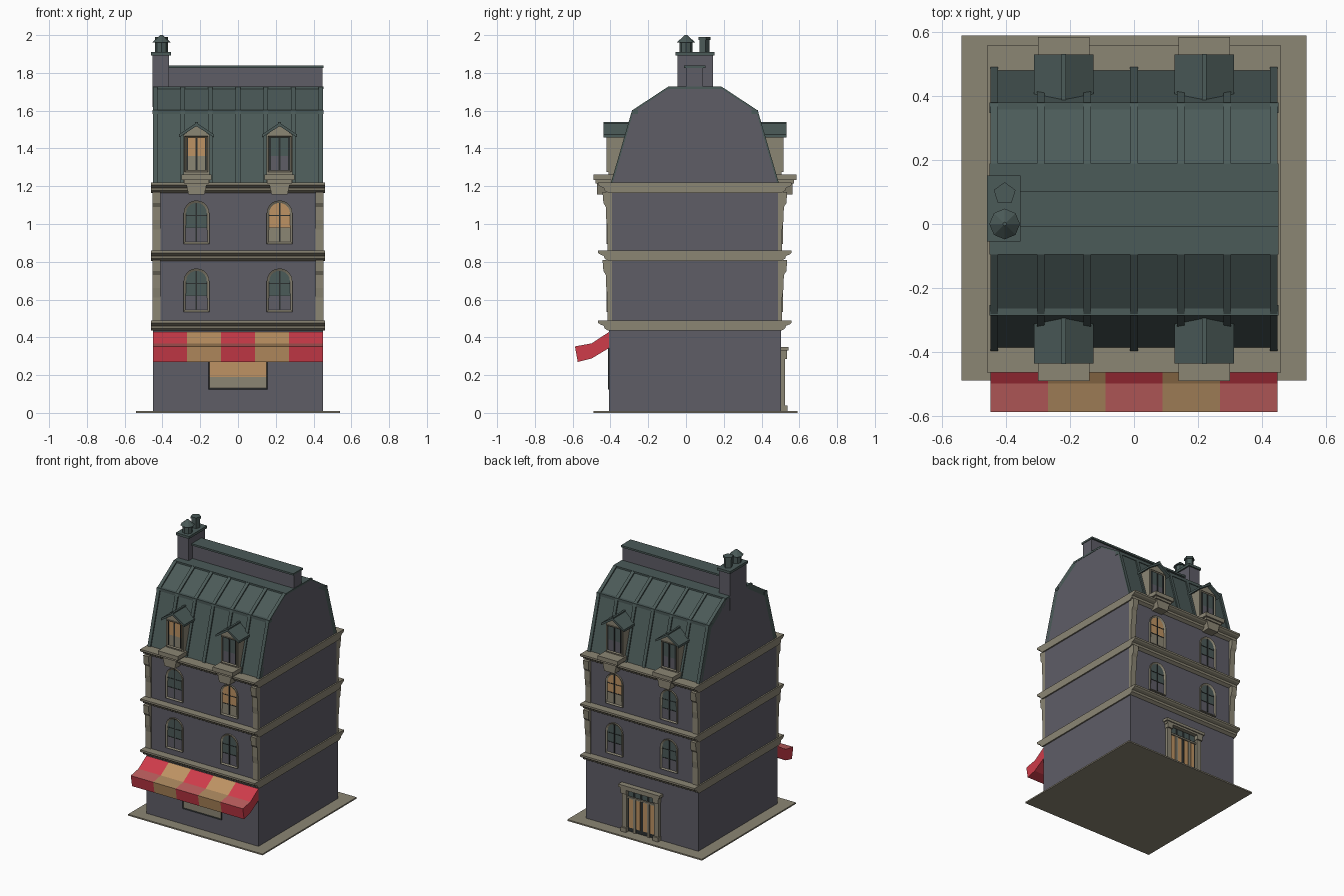
import bpy, bmesh, math
from mathutils import Vector

old = bpy.data.objects.get("Cube")
if old:
    bpy.data.objects.remove(old, do_unlink=True)

YC = 0.047      # middle of the building in depth
WALL = 0.455    # wall distance from the middle


def material(name, *rgb):
    m = bpy.data.materials.new(name)
    m.use_nodes = True
    m.diffuse_color = (*rgb, 1)
    m.node_tree.nodes["Principled BSDF"].inputs["Base Color"].default_value = (*rgb, 1)
    return m


wall = material("slate_wall", 0.112, 0.110, 0.134)
stone = material("stone", 0.26, 0.237, 0.175)
roof = material("green_roof", 0.070, 0.103, 0.098)
red = material("awning_red", 0.62, 0.045, 0.068)
pale_red = material("faded_red", 0.50, 0.11, 0.11)
amber = material("amber", 0.51, 0.29, 0.125)
pale_tan = material("faded_tan", 0.40, 0.24, 0.11)
dark = material("dark_frame", 0.025, 0.03, 0.03)


def finish(name, bm, mats):
    me = bpy.data.meshes.new(name)
    bm.to_mesh(me)
    bm.free()
    for m in mats:
        me.materials.append(m)
    ob = bpy.data.objects.new(name, me)
    bpy.context.collection.objects.link(ob)
    return ob


def extrude(a, b):
    """Close a solid between two matching outlines."""
    bm = bmesh.new()
    va, vb = [[bm.verts.new(p) for p in pts] for pts in (a, b)]
    bm.faces.new(va)
    bm.faces.new(vb)
    for i in range(len(va)):
        j = (i + 1) % len(va)
        bm.faces.new((va[i], va[j], vb[j], vb[i]))
    bmesh.ops.recalc_face_normals(bm, faces=bm.faces)
    return bm


def along_x(pts, x0, x1):
    """Extrude a (y, z) outline sideways."""
    return extrude([(x0, y, z) for y, z in pts], [(x1, y, z) for y, z in pts])


def outward(pts, s, d0, d1):
    """Extrude an (x, z) outline away from the middle on side s."""
    return extrude([(x, YC + s * d0, z) for x, z in pts],
                   [(x, YC + s * d1, z) for x, z in pts])


def rect(x0, x1, z0, z1):
    return [(x0, z0), (x1, z0), (x1, z1), (x0, z1)]


def box(name, x0, x1, y0, y1, z0, z1, mat):
    return finish(name, along_x([(y0, z0), (y1, z0), (y1, z1), (y0, z1)], x0, x1), [mat])


def block(name, s, x0, x1, d0, d1, z0, z1, mat):
    return finish(name, outward(rect(x0, x1, z0, z1), s, d0, d1), [mat])


def mirrored(half):
    """Full depth outline from one half given as (distance, z)."""
    return [(YC + d, z) for d, z in half] + [(YC - d, z) for d, z in reversed(half)]


def arch(x, hw, z0, z1, n=10):
    arc = [math.pi * i / n for i in range(n + 1)]
    return [(x - hw, z0), (x + hw, z0)] + [
        (x + hw * math.cos(a), z1 - hw + hw * math.sin(a)) for a in arc]


def window(name, pts, s, d0, d1, border, split, mats, depth=0.008):
    """Framed pane, sunk into its frame and coloured in two bands."""
    bm = outward(pts, s, d0, d1)
    pane = max(bm.faces, key=lambda f: f.normal.y * s)
    bmesh.ops.inset_individual(bm, faces=[pane], thickness=border, depth=-depth)
    pane.material_index = 1
    geom = [pane] + list(pane.edges) + list(pane.verts)
    bmesh.ops.bisect_plane(bm, geom=geom, plane_co=(0, 0, split), plane_no=(0, 0, 1))
    for f in bm.faces:
        if f.material_index == 1 and f.calc_center_median().z < split:
            f.material_index = 2
    return finish(name, bm, mats)


def cone(name, x, y, z0, z1, r0, r1, sides, mat):
    bm = bmesh.new()
    bmesh.ops.create_cone(bm, cap_ends=True, segments=sides, radius1=r0, radius2=r1, depth=z1 - z0)
    bmesh.ops.translate(bm, verts=bm.verts, vec=Vector((x, y, (z0 + z1) / 2)))
    return finish(name, bm, [mat])


# Ground and wall block
box("ground_slab", -0.54, 0.54, -0.49, 0.59, 0, 0.01, stone)
box("walls", -0.45, 0.45, YC - WALL, YC + WALL, 0.01, 1.2, wall)

# Mansard roof: slopes in roof colour, gable ends in wall colour
slope = [(0.44, 1.2), (0.325, 1.595), (0.135, 1.72)]
bm = along_x(mirrored(slope), -0.45, 0.45)
for f in bm.faces:
    f.material_index = 1 if abs(f.normal.x) > 0.9 else 0
finish("mansard_roof", bm, [roof, wall])
box("roof_deck", -0.452, 0.452, YC - 0.142, YC + 0.142, 1.714, 1.727, roof)

# Roof seams and break moulding
for s in (-1, 1):
    block("roof_break_moulding", s, -0.452, 0.452, 0.3, 0.334, 1.583, 1.604, roof)
    rib = slope + [(d - 0.02, z - 0.02) for d, z in reversed(slope)]
    rib = [(YC + s * (d + 0.008 * (i < 3)), z + 0.006 * (i < 3)) for i, (d, z) in enumerate(rib)]
    for i in range(-3, 4):
        c = i * 0.146
        finish("roof_seam", along_x(rib, c - 0.012, c + 0.012), [roof])

# Ridge wall and chimney
box("ridge_wall", -0.37, 0.448, 0.0, 0.09, 1.72, 1.828, wall)
box("ridge_wall_cap", -0.37, 0.452, -0.01, 0.102, 1.825, 1.838, roof)
box("chimney", -0.453, -0.365, -0.045, 0.142, 1.62, 1.895, wall)
box("chimney_cap", -0.46, -0.355, -0.055, 0.152, 1.892, 1.91, roof)
cone("chimney_pot_round", -0.405, 0.0, 1.91, 1.967, 0.034, 0.034, 8, roof)
cone("chimney_pot_hood", -0.405, 0.0, 1.962, 2.0, 0.048, 0.006, 8, roof)
cone("chimney_pot_open", -0.405, 0.095, 1.91, 1.975, 0.03, 0.03, 5, roof)
cone("chimney_pot_rim", -0.405, 0.095, 1.975, 1.99, 0.036, 0.036, 5, roof)

# Cornice bands around the building
for z in (0.435, 0.805, 1.165):
    profile = [(0.458, z), (0.478, z + 0.012), (0.482, z + 0.026),
               (0.502, z + 0.034), (0.512, z + 0.042), (0.512, z + 0.055)]
    finish("cornice_band", along_x(mirrored(profile), -0.46, 0.46), [stone])

for s, side in ((-1, "front"), (1, "back")):
    # Corner pilasters with scroll brackets
    for z0, z1 in ((0.485, 0.81), (0.855, 1.17)):
        p = [(0.44, z0), (0.462, z0), (0.462, z1 - 0.2), (0.469, z1 - 0.15), (0.471, z1 - 0.08),
             (0.484, z1 - 0.06), (0.489, z1), (0.44, z1)]
        p = [(YC + s * d, z) for d, z in p]
        for x in (-0.431, 0.431):
            finish(side + "_pilaster", along_x(p, x - 0.021, x + 0.021), [stone])

    for x in (-0.22, 0.22):
        # Arched windows on both floors
        for z in (0.535, 0.895):
            lit = z > 0.8 and x > 0
            mats = [stone, amber, stone] if lit else [stone, roof, wall]
            window(side + "_arched_window", arch(x, 0.068, z, z + 0.23), s, 0.44, 0.467,
                   0.013, z + 0.085, mats)
            block("window_mullion", s, x - 0.004, x + 0.004, 0.45, 0.463, z + 0.013, z + 0.217, dark)
            for h in (0.085, 0.15):
                block("window_bar", s, x - 0.055, x + 0.055, 0.45, 0.462, z + h - 0.002, z + h + 0.002, dark)

        # Dormer body, window and sill
        gable = [(x - 0.068, 1.2), (x + 0.068, 1.2), (x + 0.068, 1.472), (x, 1.525), (x - 0.068, 1.472)]
        finish("dormer_body", outward(gable, s, 0.3, 0.458), [stone])
        lit = s < 0 and x < 0
        window("dormer_window", rect(x - 0.062, x + 0.062, 1.275, 1.465), s, 0.45, 0.468,
               0.01, 1.36, [stone, amber, stone] if lit else [stone, roof, wall])
        block("dormer_mullion", s, x - 0.005, x + 0.005, 0.455, 0.465, 1.285, 1.455, dark)
        for e in (-1, 1):
            block("dormer_sash", s, x + e * 0.049 - 0.003, x + e * 0.049 + 0.003,
                  0.455, 0.464, 1.285, 1.455, dark)
        block("dormer_sill", s, x - 0.08, x + 0.08, 0.4, 0.538, 1.232, 1.262, stone)
        block("dormer_apron", s, x - 0.066, x + 0.066, 0.4, 0.526, 1.215, 1.234, stone)
        bracket = [(x - 0.042, 1.155), (x + 0.042, 1.155), (x + 0.056, 1.22), (x - 0.056, 1.22)]
        finish("dormer_bracket", outward(bracket, s, 0.44, 0.518), [stone])

        # Dormer roof
        hood = [(x - 0.093, 1.458), (x, 1.518), (x + 0.093, 1.458),
                (x + 0.093, 1.474), (x, 1.536), (x - 0.093, 1.474)]
        finish("dormer_roof", outward(hood, s, 0.3, 0.484), [roof])
        block("dormer_ridge", s, x - 0.007, x + 0.007, 0.3, 0.485, 1.525, 1.54, roof)

# Shop window
window("shop_window", rect(-0.157, 0.157, 0.125, 0.4), -1, 0.44, 0.461, 0.008, 0.19,
       [dark, amber, stone], 0.004)

# Striped awning
awning = [(-0.405, 0.43), (-0.5, 0.368), (-0.588, 0.352), (-0.573, 0.27), (-0.5, 0.288), (-0.405, 0.345)]
for i in range(5):
    x = -0.45 + i * 0.18
    bm = along_x(awning, x, x + 0.18)
    for f in bm.faces:
        f.material_index = 1 if f.normal.z > 0.9 else 0
    finish("awning_stripe", bm, [amber, pale_tan] if i % 2 else [red, pale_red])

# Back door with columns, transom and lintel
block("door_backing", 1, -0.13, 0.13, 0.44, 0.459, 0.01, 0.32, dark)
for i in range(4):
    c = -0.084 + i * 0.056
    block("door_panel", 1, c - 0.015, c + 0.015, 0.45, 0.464, 0.04, 0.25, amber)
    block("transom_pane", 1, c - 0.02, c + 0.02, 0.45, 0.463, 0.27, 0.31, roof)
for c in (-0.056, 0.056):
    block("door_stile", 1, c - 0.009, c + 0.009, 0.45, 0.468, 0.01, 0.258, stone)
block("door_rail", 1, -0.115, 0.115, 0.45, 0.47, 0.252, 0.264, stone)
for c in (-0.128, 0.128):
    block("door_column", 1, c - 0.017, c + 0.017, 0.44, 0.478, 0.01, 0.32, stone)
    block("door_plinth", 1, c - 0.022, c + 0.022, 0.44, 0.49, 0.01, 0.04, stone)
    block("door_capital", 1, c - 0.022, c + 0.022, 0.44, 0.488, 0.285, 0.32, stone)
block("door_lintel", 1, -0.155, 0.155, 0.44, 0.488, 0.315, 0.335, stone)
block("door_lintel_top", 1, -0.165, 0.165, 0.44, 0.495, 0.33, 0.35, stone)
